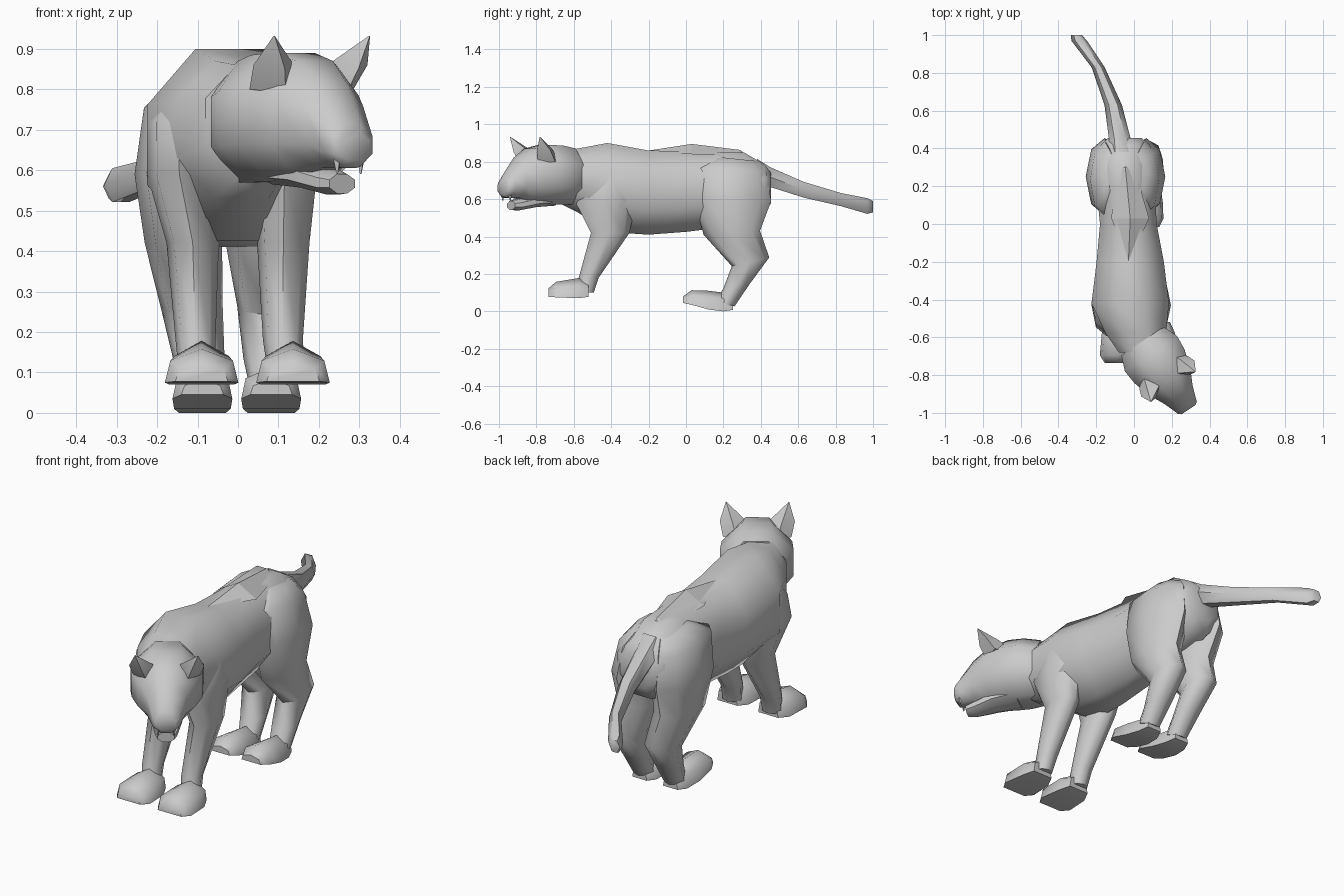
import bpy, bmesh, math
from mathutils import Vector


def ngon(n, phase):
    # regular outline scaled so that flat sides touch the given radii
    k = 1 / math.cos(math.pi / n)
    return [(k * math.cos(phase + 2 * math.pi * i / n),
             k * math.sin(phase + 2 * math.pi * i / n)) for i in range(n)]


OCT = ngon(8, math.pi / 8)
LEG = [(0.95 * u, 0.95 * v) for u, v in ngon(8, 0)]
HEX = ngon(6, 0)
QUAD = [(1, 0), (0, 1), (-1, 0), (0, -1)]
ROOF = [(1, 0), (0, 1), (-1, 0)]
PAW = [(1, 0), (0.85, 0.65), (0, 1), (-0.85, 0.65), (-1, 0)]


def loft(name, rings, profile, tilt=90, smooth=55):
    """Skin through rings (x, y, z, half width, half depth[, tilt])."""
    bm = bmesh.new()
    loops = []
    for r in rings:
        a = math.radians(r[5] if len(r) > 5 else tilt)
        v_axis = Vector((0, math.cos(a), math.sin(a)))
        loops.append([bm.verts.new(Vector(r[:3]) + Vector((u * r[3], 0, 0)) + v_axis * (v * r[4]))
                      for u, v in profile])
    n = len(profile)
    for p, q in zip(loops, loops[1:]):
        for i in range(n):
            j = (i + 1) % n
            bm.faces.new((p[i], p[j], q[j], q[i]))
    bm.faces.new(loops[0])
    bm.faces.new(loops[-1])
    bmesh.ops.remove_doubles(bm, verts=bm.verts, dist=0.0005)
    bmesh.ops.recalc_face_normals(bm, faces=bm.faces)
    me = bpy.data.meshes.new(name)
    bm.to_mesh(me)
    bm.free()
    ob = bpy.data.objects.new(name, me)
    bpy.context.collection.objects.link(ob)
    bpy.ops.object.select_all(action='DESELECT')
    ob.select_set(True)
    bpy.context.view_layer.objects.active = ob
    bpy.ops.object.shade_smooth_by_angle(angle=math.radians(smooth))
    return ob


def span(x, y, top, bottom, half_width):
    return (x, y, (top + bottom) / 2, half_width, (top - bottom) / 2)


# Torso, from neck to rump
loft("torso", [span(*s) for s in [
    (0.05, -0.68, 0.86, 0.58, 0.13),
    (0.01, -0.58, 0.87, 0.53, 0.16),
    (-0.02, -0.42, 0.90, 0.425, 0.205),
    (-0.02, -0.20, 0.86, 0.41, 0.178),
    (-0.03, 0.00, 0.855, 0.425, 0.15),
    (-0.045, 0.20, 0.85, 0.45, 0.155),
    (-0.05, 0.31, 0.85, 0.48, 0.15),
    (-0.045, 0.42, 0.785, 0.52, 0.13),
    (-0.05, 0.455, 0.74, 0.58, 0.09)]], OCT)

# Raised ridge over the back
loft("back_ridge", [(-0.03, -0.21, 0.858, 0.0, 0.0), (-0.02, 0.03, 0.84, 0.1, 0.055),
                    (-0.045, 0.29, 0.83, 0.05, 0.033), (-0.05, 0.36, 0.80, 0.0, 0.0)], ROOF, smooth=10)

# Tail
loft("tail", [(-0.065, 0.38, 0.755, 0.06, 0.06), (-0.075, 0.45, 0.718, 0.05, 0.053),
              (-0.11, 0.63, 0.65, 0.04, 0.042), (-0.19, 0.83, 0.597, 0.03, 0.035),
              (-0.29, 0.97, 0.563, 0.036, 0.042), (-0.305, 1.0, 0.56, 0.025, 0.03)], HEX)

for side, label in ((-1, "left"), (1, "right")):
    # Front leg: shoulder, elbow, wrist
    loft("front_leg_" + label, [
        (-0.02 + side * 0.10, -0.40, 0.82, 0.04, 0.06),
        (-0.02 + side * 0.13, -0.41, 0.72, 0.072, 0.14),
        (-0.015 + side * 0.13, -0.43, 0.59, 0.078, 0.16),
        (0.0 + side * 0.112, -0.405, 0.42, 0.063, 0.1),
        (0.003 + side * 0.108, -0.52, 0.18, 0.048, 0.052),
        (0.01 + side * 0.11, -0.54, 0.10, 0.045, 0.045)], LEG, tilt=0)
    # Front paw
    px = 0.023 + side * 0.113
    loft("front_paw_" + label, [
        (px, -0.52, 0.078, 0.055, 0.075), (px, -0.575, 0.07, 0.08, 0.108),
        (px, -0.695, 0.075, 0.091, 0.083), (px, -0.735, 0.078, 0.065, 0.045)], PAW)
    # Hind leg: hip, thigh, knee, hock, ankle
    loft("hind_leg_" + label, [
        (-0.05 + side * 0.07, 0.27, 0.815, 0.05, 0.10, -6),
        (-0.05 + side * 0.1, 0.235, 0.755, 0.08, 0.19, -4),
        (-0.045 + side * 0.11, 0.25, 0.59, 0.098, 0.2),
        (-0.035 + side * 0.1, 0.245, 0.42, 0.093, 0.147, 4),
        (-0.02 + side * 0.095, 0.345, 0.265, 0.075, 0.1, 13),
        (-0.01 + side * 0.087, 0.27, 0.135, 0.062, 0.068, 8),
        (0.0 + side * 0.085, 0.21, 0.04, 0.05, 0.05, -15)], LEG, tilt=0)
    # Hind paw
    hx = -0.003 + side * 0.085
    loft("hind_paw_" + label, [
        (hx, 0.25, 0.008, 0.04, 0.05), (hx, 0.2, 0.0, 0.058, 0.1),
        (hx, 0.12, 0.01, 0.07, 0.1), (hx, 0.03, 0.035, 0.074, 0.078),
        (hx, -0.015, 0.045, 0.052, 0.035)], PAW)

# Head parts are built facing -y, then turned to the side
head = [loft("head", [span(0, -s, t, b, w) for s, t, b, w in [
    (0.0, 0.87, 0.57, 0.135), (0.08, 0.885, 0.57, 0.167), (0.16, 0.89, 0.572, 0.16),
    (0.26, 0.87, 0.58, 0.13), (0.34, 0.82, 0.605, 0.09), (0.40, 0.75, 0.605, 0.068),
    (0.425, 0.715, 0.61, 0.06), (0.437, 0.69, 0.625, 0.045)]], OCT),
    loft("lower_jaw", [span(0, -s, t, b, w) for s, t, b, w in [
        (0.12, 0.63, 0.565, 0.08), (0.24, 0.625, 0.557, 0.07),
        (0.34, 0.6, 0.54, 0.05), (0.38, 0.59, 0.543, 0.038)]], OCT)]
for side, label in ((-1, "left"), (1, "right")):
    head.append(loft("ear_" + label, [
        (side * 0.09, -0.20, 0.80, 0.065, 0.065, 10),
        (side * 0.11, -0.24, 0.86, 0.06, 0.05, 10),
        (side * 0.142, -0.29, 0.932, 0.002, 0.002, 10)], QUAD, tilt=0, smooth=25))
    head.append(loft("fang_" + label, [
        (side * 0.035, -0.41, 0.63, 0.012, 0.012),
        (side * 0.035, -0.41, 0.59, 0.002, 0.002)], QUAD, tilt=0))
for ob in head:
    ob.location = (0.045, -0.62, 0)
    ob.rotation_euler.z = math.radians(34)
